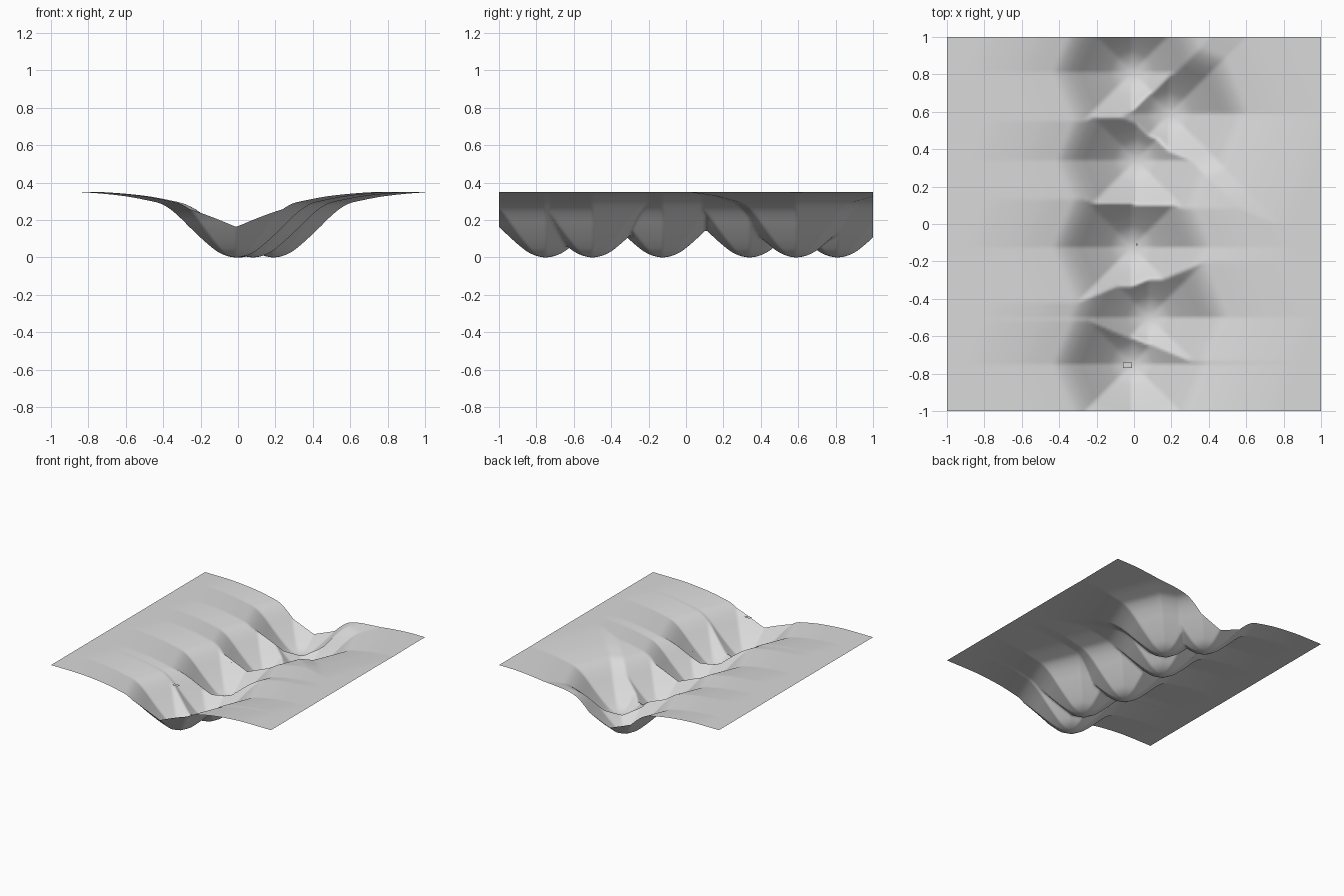
import bpy, bmesh, math

if "Cube" in bpy.data.objects:
    bpy.data.objects.remove(bpy.data.objects["Cube"])

# one grey material for everything
grey = bpy.data.materials.new("light grey")
grey.diffuse_color = (0.7, 0.7, 0.7, 1)
grey.use_nodes = True
grey.node_tree.nodes["Principled BSDF"].inputs["Base Color"].default_value = grey.diffuse_color

# hollow centres along the valley, and the wall profile (distance, height)
HOLLOWS = [(-0.01, -0.75), (0.08, -0.50), (-0.01, -0.125),
           (0.01, 0.34), (0.19, 0.59), (-0.01, 0.81)]
WALL = [(0, 0), (0.05, 0.008), (0.1, 0.031), (0.15, 0.07), (0.2, 0.115),
        (0.25, 0.163), (0.3, 0.213), (0.35, 0.256), (0.4, 0.286), (0.45, 0.300),
        (0.6, 0.328), (0.8, 0.347), (0.95, 0.35), (3, 0.35)]


def slope(i):
    if i == 0 or i >= len(WALL) - 2:
        return 0.0
    (a, b), (c, d) = WALL[i - 1], WALL[i + 1]
    return (d - b) / (c - a)


def wall_height(d):
    # smooth curve through the profile points
    for i in range(len(WALL) - 1):
        (d0, h0), (d1, h1) = WALL[i], WALL[i + 1]
        if d <= d1:
            w = d1 - d0
            t = (d - d0) / w
            return ((2*t**3 - 3*t**2 + 1) * h0 + (t**3 - 2*t**2 + t) * w * slope(i)
                    + (3*t**2 - 2*t**3) * h1 + (t**3 - t**2) * w * slope(i + 1))
    return WALL[-1][1]


def octagon_distance(x, y, c):
    a, b = abs(x - c[0]), abs(y - c[1])
    return max(a, b) + 0.41 * min(a, b)


def finish(bm, name):
    mesh = bpy.data.meshes.new(name)
    for f in bm.faces:
        f.smooth = True
    bm.to_mesh(mesh)
    bm.free()
    mesh.materials.append(grey)
    ob = bpy.data.objects.new(name, mesh)
    bpy.context.collection.objects.link(ob)


# valley sheet: every point takes its height from the nearest hollow
bm = bmesh.new()
bmesh.ops.create_grid(bm, x_segments=160, y_segments=160, size=1)
for v in bm.verts:
    d = min(octagon_distance(v.co.x, v.co.y, c) for c in HOLLOWS)
    v.co.z = max(0.0, wall_height(d))
finish(bm, "valley_terrain")

# tiny loose chips floating above the valley floor
for name, x, y, z, sx, sy in [("floating_plate", -0.035, -0.755, 0.35, 0.05, 0.03),
                              ("floating_speck", 0.015, -0.11, 0.30, 0.006, 0.01)]:
    bm = bmesh.new()
    bmesh.ops.create_grid(bm, x_segments=1, y_segments=1, size=0.5)
    for v in bm.verts:
        v.co = (x + v.co.x * sx, y + v.co.y * sy, z)
    finish(bm, name)
